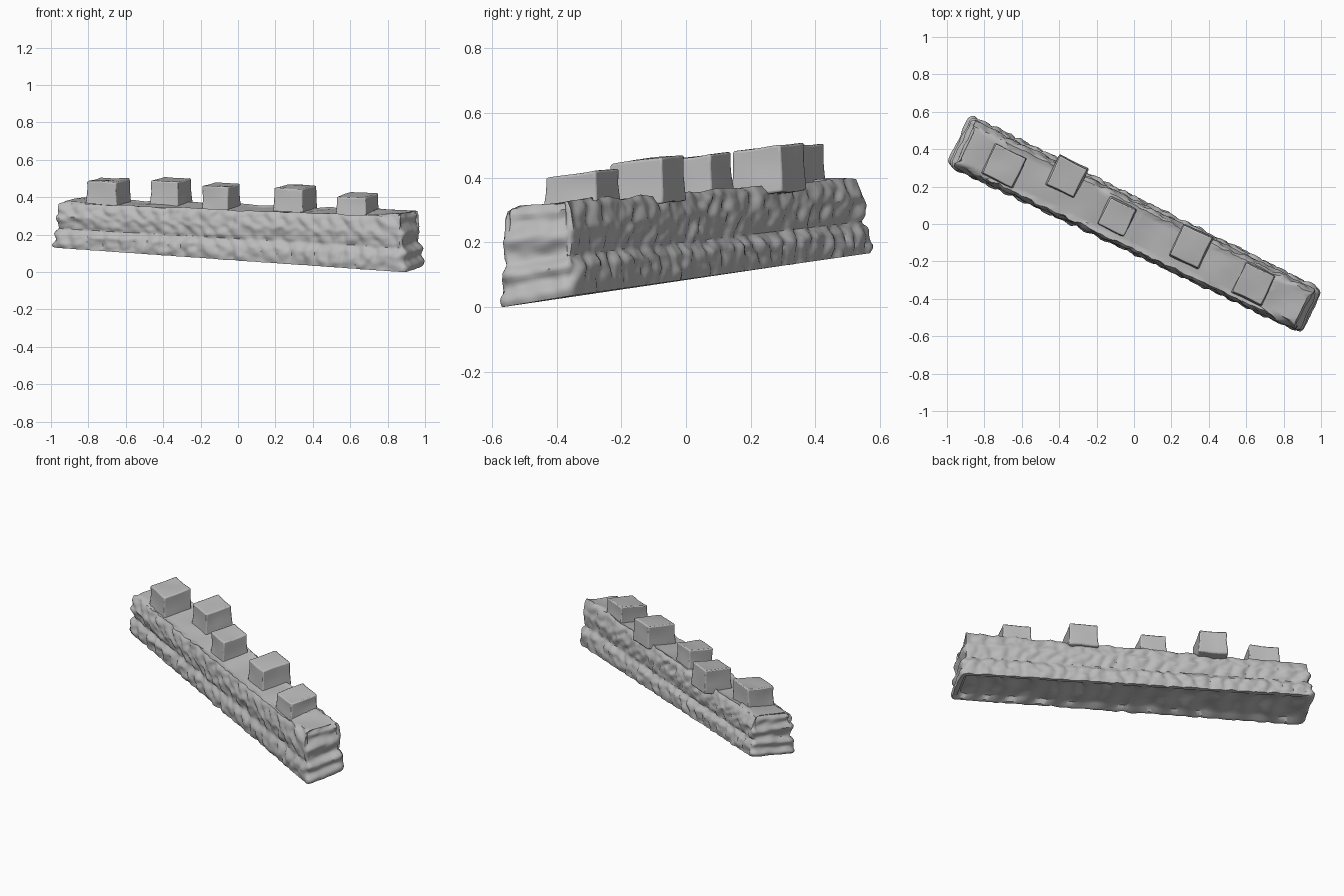
import bpy, bmesh, math
from mathutils import Vector, noise

if "Cube" in bpy.data.objects:
    bpy.data.objects.remove(bpy.data.objects["Cube"])

stone = bpy.data.materials.new("grey stone")
stone.use_nodes = True
GREY = (0.5, 0.5, 0.5, 1)
stone.diffuse_color = GREY
stone.node_tree.nodes["Principled BSDF"].inputs["Base Color"].default_value = GREY

# Wall frame: u runs along the wall, v across it, w from foot (0) to top (1)
LEFT, RIGHT = Vector((-0.915, 0.44)), Vector((0.93, -0.455))
SPAN = (RIGHT - LEFT).length
ALONG = (RIGHT - LEFT).normalized()
ACROSS = Vector((-ALONG.y, ALONG.x))
ROLL = 0.14


def lerp(a, b, t):
    return a + (b - a) * t


def place(u, v, w):
    s = u / SPAN + 0.5
    wide = v * lerp(1.09, 0.95, s) - 0.012 * w
    p = LEFT + ALONG * (s * SPAN) + ACROSS * wide
    foot = lerp(0.148, 0.018, s) + v * ROLL
    top = lerp(0.383, 0.31, s) + v * ROLL
    return Vector((p.x, p.y, lerp(foot, top, w)))


def outline(a, b, r, step=0.0125):
    """Rounded rectangle as (point, normal) pairs, counter-clockwise."""
    pts = []
    corners = [(a - r, b - r), (r - a, b - r), (r - a, r - b), (a - r, r - b)]
    for i, c in enumerate(corners):
        c, n = Vector(c), Vector(corners[(i + 1) % 4])
        for k in range(5):
            t = (i + k / 4) * math.pi / 2
            d = Vector((math.cos(t), math.sin(t)))
            pts.append((c + d * r, d))
        count = int((n - c).length / step)
        for k in range(1, count):
            pts.append((c.lerp(n, k / count) + d * r, d))
    return pts


PROFILE = [(0, 0), (0.1, 0.005), (0.3, 0.003), (0.42, -0.016), (0.5, -0.01),
           (0.7, -0.004), (0.86, -0.012), (0.94, -0.016), (1, -0.026)]


def batter(w):
    for (w0, o0), (w1, o1) in zip(PROFILE, PROFILE[1:]):
        if w <= w1:
            return lerp(o0, o1, (w - w0) / (w1 - w0))
    return PROFILE[-1][1]


def stonework(p, n, w):
    """Depth of the rough masonry at a point of the wall face."""
    rough = noise.noise(Vector((p.x * 14, p.y * 14, w * 5))) * 0.009
    rough += noise.noise(Vector((p.x * 32, p.y * 20, w * 9 + 3))) * 0.006
    wander = 0.05 * noise.noise(Vector((p.x * 4, p.y * 4, w * 3)))
    # long faces: cobbled foot course, slanted stones above
    if w < 0.42:
        lump = abs(math.sin(math.pi * (p.x + wander) / 0.085)) ** 0.7 * 0.012 - 0.006
        lump *= 0.45 + 0.55 * math.sin(math.pi * w / 0.42)
    else:
        row = 0 if w < 0.7 else 1
        slant = p.x + 0.14 * w + row * 0.045 + wander
        lump = abs(math.sin(math.pi * slant / 0.095)) * 0.01 - 0.006
        lump *= 0.4 + 0.6 * abs(math.sin(math.pi * (w - 0.42) / 0.29))
    # end faces: level ledges on a leaning face
    ledge = 0.009 * math.sin((w + wander) * math.tau * 3.3 + 0.5) - 0.028 * w * w
    return rough + lump * abs(n.y) + ledge * abs(n.x)


ring_points = outline(SPAN / 2 + 0.015, 0.13, 0.028)
bm = bmesh.new()


def inner_ring(inset, height):
    """Ring drawn in towards the spine; height gives w at (u, v)."""
    ring = []
    for p, n in ring_points:
        u = math.copysign(max(0, abs(p.x) - inset), p.x)
        v = math.copysign(max(0, abs(p.y) - inset), p.y)
        ring.append(bm.verts.new(place(u, v, height(u, v))))
    return ring


def walkway(u, v):
    rise = 0.04 if abs(u) > 0.78 else 0
    return 0.98 + rise + 0.05 * noise.noise(Vector((u * 5, v * 5, 7)))


def underside(u, v):
    return 0.05 + 0.025 * math.sin(u * math.tau / 0.16) \
        + 0.04 * noise.noise(Vector((u * 9, v * 9, 1)))


# Underside, slightly recessed inside a thin rim
rings = [inner_ring(inset, underside) for inset in (0.13, 0.1, 0.07, 0.035)]
rings.append(inner_ring(0.018, lambda u, v: 0))

# Outer faces
ROWS = 28
for i in range(ROWS + 1):
    w = i / ROWS
    ring = []
    for p, n in ring_points:
        q = p + n * (batter(w) + stonework(p, n, w))
        bump = noise.noise(Vector((p.x * 9, p.y * 9, 2)))
        lift = 0.035 * bump * max(0, w - 0.7) / 0.3
        ring.append(bm.verts.new(place(q.x, q.y, w + lift)))
    rings.append(ring)

# Walkway on top
rings += [inner_ring(inset, walkway) for inset in (0.045, 0.058, 0.08, 0.1, 0.13)]

for low, high in zip(rings, rings[1:]):
    for k in range(len(low)):
        m = (k + 1) % len(low)
        bm.faces.new((low[k], low[m], high[m], high[k]))
bmesh.ops.remove_doubles(bm, verts=rings[0] + rings[-1], dist=0.002)


def finish(bm, name, angle):
    mesh = bpy.data.meshes.new(name)
    bm.to_mesh(mesh)
    bm.free()
    mesh.materials.append(stone)
    obj = bpy.data.objects.new(name, mesh)
    bpy.context.collection.objects.link(obj)
    bpy.ops.object.select_all(action="DESELECT")
    obj.select_set(True)
    bpy.context.view_layer.objects.active = obj
    bpy.ops.object.shade_smooth_by_angle(angle=math.radians(angle))
    return obj


finish(bm, "stone_wall", 45)


# Battlement blocks: plan centre, length, depth, height above the walkway
def merlon(name, x, y, length, depth, height):
    rel = Vector((x, y)) - (LEFT + RIGHT) / 2
    u0, v0 = rel.dot(ALONG), rel.dot(ACROSS)
    bm = bmesh.new()
    bmesh.ops.create_cube(bm, size=1)
    bmesh.ops.subdivide_edges(bm, edges=bm.edges, cuts=4, use_grid_fill=True)
    for vert in bm.verts:
        c = vert.co.copy()
        flare = 1.07 - 0.08 * min(1, (c.z + 0.5) * 1.6)
        base = place(u0 + c.x * length * flare, v0 + c.y * depth * flare, 1)
        base.z += lerp(-0.03, height, c.z + 0.5)
        wobble = noise.noise_vector(base * 9) * 0.006
        vert.co = base + wobble
    obj = finish(bm, name, 40)
    bevel = obj.modifiers.new("worn edges", "BEVEL")
    bevel.width = 0.007
    bevel.segments = 2
    bevel.angle_limit = math.radians(45)


BLOCKS = [(-0.69, 0.322, 0.18, 0.16, 0.12), (-0.355, 0.26, 0.162, 0.16, 0.122),
          (-0.085, 0.05, 0.153, 0.153, 0.113), (0.31, -0.11, 0.168, 0.18, 0.115),
          (0.645, -0.31, 0.17, 0.18, 0.09)]
for i, block in enumerate(BLOCKS, 1):
    merlon(f"merlon_{i}", *block)
